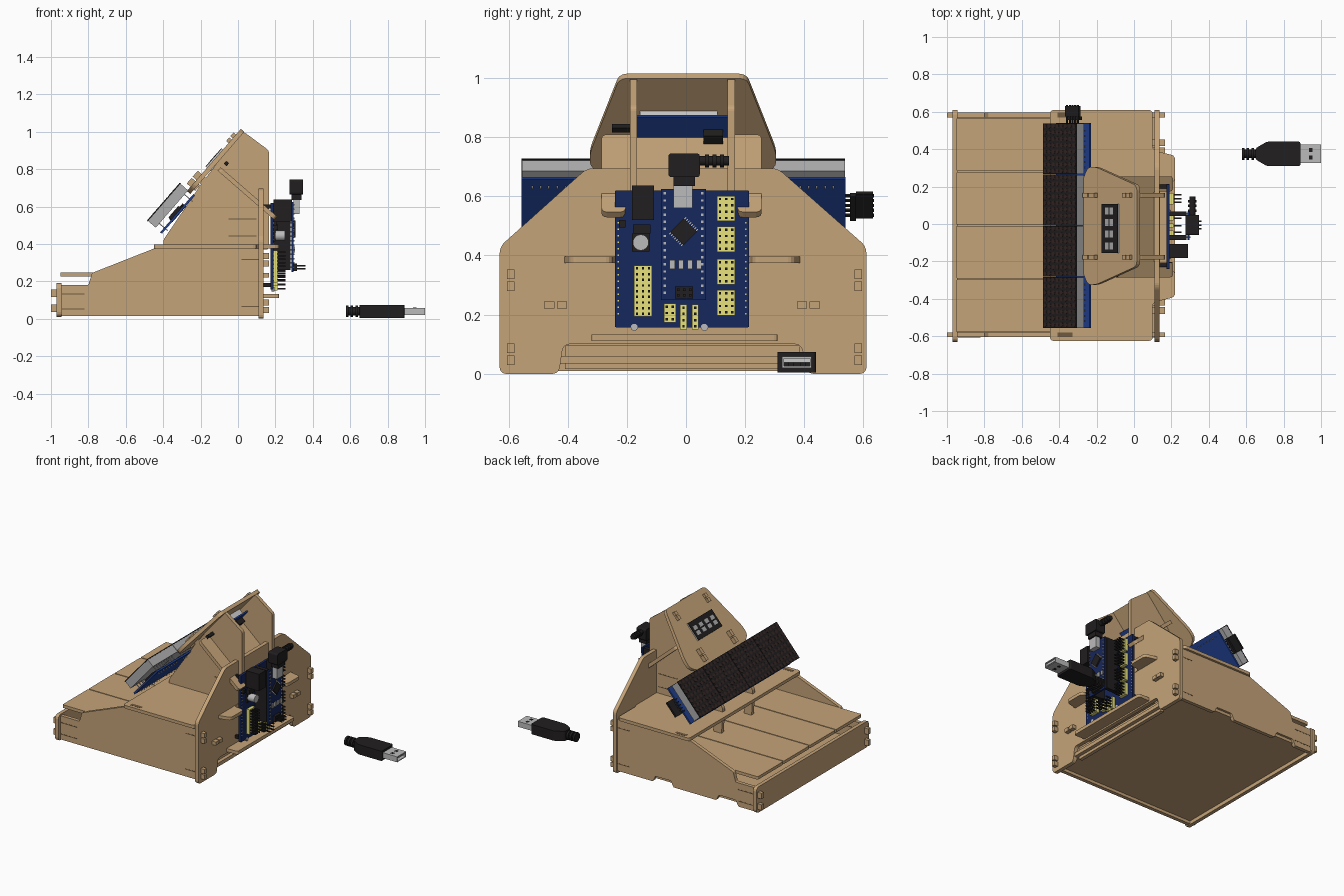
import bpy, bmesh, math
from mathutils import Matrix, Vector


def mat(name, r, g, b):
    m = bpy.data.materials.new(name)
    m.diffuse_color = (r, g, b, 1)
    return m


WOOD = mat("plywood", 0.56, 0.37, 0.19)
SLIT = mat("dark_cut", 0.16, 0.10, 0.05)
NAVY = mat("navy_board", 0.008, 0.02, 0.11)
BLUE = mat("blue_board", 0.015, 0.05, 0.27)
BLACK = mat("black_plastic", 0.015, 0.013, 0.013)
DOTS = mat("led_dark", 0.035, 0.02, 0.018)
GREY = mat("grey_plastic", 0.42, 0.42, 0.42)
METAL = mat("metal", 0.5, 0.5, 0.5)
YELLOW = mat("yellow_header", 0.80, 0.76, 0.2)
WHITE = mat("white_plastic", 0.8, 0.8, 0.8)

I = Matrix.Identity(4)
# frame of the sloped display face: x up the slope, y across, z outward
S = Matrix.Translation((-0.487, 0, 0.524)) @ Matrix.Rotation(math.radians(-49), 4, 'Y')


def finish(name, bm, m, M=I):
    bmesh.ops.recalc_face_normals(bm, faces=bm.faces)
    bm.transform(M)
    me = bpy.data.meshes.new(name)
    bm.to_mesh(me)
    bm.free()
    me.materials.append(m)
    ob = bpy.data.objects.new(name, me)
    bpy.context.collection.objects.link(ob)
    return ob


def boxes(name, m, items, M=I):
    """items: (x0, x1, y0, y1, z0, z1)"""
    bm = bmesh.new()
    for x0, x1, y0, y1, z0, z1 in items:
        T = Matrix.Translation(((x0+x1)/2, (y0+y1)/2, (z0+z1)/2)) @ Matrix.Diagonal((x1-x0, y1-y0, z1-z0, 1))
        bmesh.ops.create_cube(bm, size=1, matrix=T)
    return finish(name, bm, m, M)


def plate(name, pts, plane, lo, hi, m=WOOD, r=0.012, M=I):
    """Extrude a flat outline between lo and hi along the third axis, rounding its corners."""
    put = {"xz": lambda a, b, c: (a, c, b), "yz": lambda a, b, c: (c, a, b), "xy": lambda a, b, c: (a, b, c)}[plane]
    bm = bmesh.new()
    low = [bm.verts.new(put(a, b, lo)) for a, b in pts]
    top = [bm.verts.new(put(a, b, hi)) for a, b in pts]
    bm.faces.new(low)
    bm.faces.new(top)
    n = len(pts)
    for i in range(n):
        j = (i + 1) % n
        bm.faces.new((low[i], low[j], top[j], top[i]))
    if r:
        es = [bm.edges.get((low[i], top[i])) for i in range(n)]
        bmesh.ops.bevel(bm, geom=es, offset=r, segments=3, affect='EDGES', profile=0.5, clamp_overlap=True)
    return finish(name, bm, m, M)


def cylinders(name, m, items, M=I, seg=16):
    """items: (start, end, radius)"""
    bm = bmesh.new()
    for a, b, r in items:
        a, b = Vector(a), Vector(b)
        T = Matrix.Translation((a + b) / 2) @ (b - a).to_track_quat('Z', 'Y').to_matrix().to_4x4()
        bmesh.ops.create_cone(bm, cap_ends=True, segments=seg, radius1=r, radius2=r, depth=(b-a).length, matrix=T)
    ob = finish(name, bm, m, M)
    bpy.ops.object.select_all(action='DESELECT')
    ob.select_set(True)
    bpy.context.view_layer.objects.active = ob
    bpy.ops.object.shade_smooth_by_angle()
    return ob


# --- wooden case ---
upper = [(0.125, 0.015), (0.125, 0.375), (-0.45, 0.375), (-0.78, 0.245), (-0.80, 0.18), (-0.96, 0.18), (-0.96, 0.015)]
notches = [(-0.82, 0.015), (-0.80, 0.055), (-0.67, 0.055), (-0.65, 0.015),
           (-0.32, 0.015), (-0.30, 0.055), (-0.18, 0.055), (-0.16, 0.015)]
plate("side_panel_near", upper, "xz", -0.605, -0.58, r=0.006)
plate("side_panel_far", upper + notches, "xz", 0.57, 0.595, r=0.006)
plate("end_panel", [(-0.63, 0.01), (0.61, 0.01), (0.61, 0.19), (-0.63, 0.19)], "yz", -0.97, -0.945, r=0.025)
plate("rear_panel", [(-0.63, 0), (-0.43, 0), (-0.415, 0.1), (0.39, 0.1), (0.41, 0), (0.61, 0), (0.61, 0.43),
                     (0.31, 0.695), (-0.335, 0.695), (-0.63, 0.43)], "yz", 0.11, 0.137, r=0.02)
boxes("floor", WOOD, [(-0.95, 0.13, -0.59, 0.58, 0.035, 0.06)])
boxes("floor_brace", WOOD, [(0.08, 0.105, -0.41, 0.385, 0.016, 0.095)])
plate("board_shelf", [(0.0, -0.32), (0.22, -0.32), (0.22, 0.31), (0.0, 0.31)], "xy", 0.11, 0.133)
plate("top_deck", [(-0.45, -0.625), (0.1, -0.625), (0.1, -0.42), (0.22, -0.39), (0.22, -0.25), (0.14, -0.24),
                   (0.14, 0.215), (0.22, 0.225), (0.22, 0.365), (0.1, 0.395), (0.1, 0.61), (-0.45, 0.61)],
      "xy", 0.375, 0.397, r=0.02)

# four long keys
for i in range(4):
    y = -0.578 + i * 0.2875
    plate(f"key_{i+1}", [(-0.95, y), (-0.15, y), (-0.15, y+0.281), (-0.95, y+0.281)], "xy", 0.225, 0.246, r=0.006)

# interlocking tabs through the end and rear panels
tabs, slits = [], []
for y in (-0.605, 0.57):
    for z in (0.03, 0.28):
        tabs += [(0.12, 0.165, y, y+0.025, z, z+0.032), (0.12, 0.165, y, y+0.025, z+0.04, z+0.072)]
        slits.append((0.02, 0.11, y-0.001, y+0.026, z+0.033, z+0.039))
    for z in (0.05, 0.13):
        tabs.append((-1.0, -0.95, y, y+0.025, z-0.015, z+0.025))
        slits.append((-0.94, -0.82, y-0.001, y+0.026, z, z+0.006))
for y in (-0.48, 0.375):
    tabs += [(0.0, 0.165, y, y+0.035, 0.22, 0.245), (0.0, 0.165, y+0.043, y+0.078, 0.22, 0.245)]
boxes("panel_tabs", WOOD, tabs)
boxes("flex_slits", SLIT, slits)
boxes("deck_slots", SLIT, [(-0.41, -0.33, y, y+0.025, 0.374, 0.398) for y in (-0.605, 0.57)])

# --- tower: two brackets, sloped face, inclined brace ---
bracket = [(-0.39, 0.24), (-0.33, 0.24), (-0.33, 0.37), (0.165, 0.37), (0.165, 0.9), (0.03, 1.0), (-0.01, 0.965),
           (-0.19, 0.73), (-0.40, 0.42)]
for n, y in (("near", -0.19), ("far", 0.141)):
    plate("bracket_" + n, bracket, "xz", y, y+0.025)
    boxes("bracket_slit_" + n, SLIT, [(-0.05, 0.1, y-0.001, y+0.026, 0.53, 0.536),
                                      (-0.05, 0.1, y-0.001, y+0.026, 0.44, 0.446)])
plate("sloped_face", [(0.26, -0.26), (0.30, -0.325), (0.365, -0.325), (0.70, -0.225), (0.70, 0.205),
                      (0.365, 0.305), (0.30, 0.305), (0.26, 0.24)], "xy", -0.081, -0.057, r=0.025, M=S)
clips = []
for y in (-0.19, 0.141):
    clips += [(0.29, 0.33, y, y+0.025, -0.09, -0.03), (0.338, 0.38, y, y+0.025, -0.09, -0.03),
              (0.60, 0.625, y, y+0.025, -0.09, -0.04), (0.633, 0.66, y, y+0.025, -0.09, -0.04)]
boxes("face_clips", WOOD, clips, S)
plate("inclined_brace", [(-0.285, -0.11), (0.255, -0.11), (0.255, -0.51), (0.175, -0.51), (0.175, -0.37),
                         (-0.205, -0.37), (-0.205, -0.51), (-0.285, -0.51)], "yz", 0.45, 0.474, r=0.018, M=S)

# --- dot matrix display ---
Y0, W = -0.557, 0.274
boxes("matrix_bodies", GREY, [(0.003, 0.267, Y0+i*W+0.002, Y0+(i+1)*W-0.002, -0.06, -0.004) for i in range(4)], S)
boxes("matrix_faces", BLACK, [(0.0, 0.27, Y0+i*W+0.001, Y0+(i+1)*W-0.001, -0.006, 0.0) for i in range(4)], S)
cylinders("matrix_leds", DOTS, [((0.017+a*0.0337, Y0+0.019+b*W/8, -0.001), (0.017+a*0.0337, Y0+0.019+b*W/8, 0.001), 0.0125)
                                for a in range(8) for b in range(32)], S, 8)
boxes("matrix_board", BLUE, [(0.0, 0.27, Y0, Y0+4*W, -0.106, -0.094)], S)
boxes("matrix_pins", METAL, [(u, u+0.005, Y0+0.035+i*W+k*0.028, Y0+0.04+i*W+k*0.028, -0.118, -0.06)
                             for u in (0.03, 0.235) for i in range(4) for k in range(8)], S)
boxes("matrix_chips", BLACK, [(0.09, 0.17, Y0+0.06+i*W, Y0+0.2+i*W, -0.094, -0.075) for i in range(4)], S)
boxes("matrix_connectors", BLACK, [(0.085, 0.195, 0.555, 0.575, -0.108, -0.09)]
      + [(0.09+k*0.022, 0.098+k*0.022, 0.53, 0.635, -0.094, -0.086) for k in range(5)]
      + [(0.085, 0.195, 0.575, 0.632, -0.097, -0.083)], S)

# --- small clock display ---
boxes("clock_board", BLUE, [(0.37, 0.565, -0.18, 0.145, -0.126, -0.116)], S)
boxes("clock_body", WHITE, [(0.425, 0.553, -0.155, 0.107, -0.116, -0.05)], S)
boxes("clock_face", BLACK, [(0.425, 0.553, -0.155, 0.107, -0.05, -0.046)], S)
boxes("clock_cells", GREY, [(0.455 + 0.037*k, 0.482 + 0.037*k, -0.135+i*0.062, -0.098+i*0.062, -0.046, -0.045)
                            for i in range(4) for k in range(2)], S)
boxes("clock_connectors", BLACK, [(0.47, 0.51, 0.06, 0.125, -0.16, -0.126), (0.5, 0.52, -0.25, -0.18, -0.13, -0.11)], S)

# --- expansion board on the rear panel ---
plate("expansion_board", [(-0.24, 0.157), (0.213, 0.157), (0.213, 0.62), (-0.24, 0.62)], "yz", 0.173, 0.19, NAVY, 0.004)
boxes("board_standoffs", BLACK, [(0.137, 0.173, y, y+0.02, z, z+0.02) for y in (-0.23, 0.19) for z in (0.17, 0.59)])
heads, pins = [], []
blocks = [(-0.176, -0.115, 0.193, 0.366, 3, 9)] + \
         [(0.105, 0.166, z, z+0.086, 3, 4) for z in (0.197, 0.302, 0.412, 0.516)] + \
         [(-0.075, -0.034, 0.174, 0.237, 2, 3), (-0.02, 0.003, 0.15, 0.234, 1, 4), (0.02, 0.043, 0.15, 0.234, 1, 4)]
for y0, y1, z0, z1, ny, nz in blocks:
    heads.append((0.19, 0.212, y0, y1, z0, z1))
    for a in range(ny):
        for b in range(nz):
            y, z = y0+(a+0.5)*(y1-y0)/ny, z0+(b+0.5)*(z1-z0)/nz
            pins.append((0.19, 0.255, y-0.004, y+0.004, z-0.004, z+0.004))
boxes("pin_headers", YELLOW, heads)
boxes("header_pins", BLACK, pins)
boxes("edge_pads", YELLOW, [(0.188, 0.192, y, y+0.006, 0.2+k*0.022, 0.206+k*0.022) for y in (-0.232, 0.199) for k in range(17)])
boxes("power_jack", BLACK, [(0.19, 0.29, -0.183, -0.108, 0.52, 0.637)])
boxes("power_regulator", BLACK, [(0.19, 0.215, -0.18, -0.12, 0.475, 0.505), (0.19, 0.205, -0.226, -0.204, 0.495, 0.52)])
boxes("capacitor_base", BLACK, [(0.19, 0.2, -0.183, -0.123, 0.414, 0.474)])
cylinders("capacitor", METAL, [((0.2, -0.153, 0.444), (0.25, -0.153, 0.444), 0.027)])
cylinders("board_screws", METAL, [((0.18, y, 0.157), (0.195, y, 0.157), 0.012) for y in (-0.175, 0.062)])

# --- plug-in controller board ---
boxes("controller_sockets", BLACK, [(0.19, 0.28, y-0.013, y+0.013, 0.26, 0.625) for y in (-0.072, 0.055)])
boxes("controller_board", NAVY, [(0.285, 0.297, -0.085, 0.068, 0.25, 0.625)])
boxes("controller_pins", METAL, [(0.275, 0.302, y-0.004, y+0.004, 0.27+k*0.024, 0.278+k*0.024)
                                 for y in (-0.072, 0.055) for k in range(15)])
R = Matrix.Translation((0.3, -0.008, 0.48)) @ Matrix.Rotation(math.pi/4, 4, 'X')
boxes("controller_chip", BLACK, [(-0.004, 0.008, -0.032, 0.032, -0.032, 0.032)], R)
boxes("chip_legs", METAL, [(-0.004, 0.001, -0.04, 0.04, -0.029+k*0.008, -0.026+k*0.008) for k in range(8)], R)
boxes("controller_parts", METAL, [(0.297, 0.305, -0.055+k*0.03, -0.038+k*0.03, 0.355, 0.385) for k in range(4)])
boxes("programming_header", BLACK, [(0.297, 0.315, -0.037, 0.024, 0.254, 0.295)]
      + [(0.31, 0.36, -0.03+k*0.02, -0.022+k*0.02, z, z+0.008) for k in range(3) for z in (0.262, 0.28)])
boxes("mini_socket", METAL, [(0.297, 0.33, -0.042, 0.022, 0.56, 0.64)])

# --- cable ends ---
boxes("mini_plug", BLACK, [(0.285, 0.34, -0.043, 0.03, 0.635, 0.665)])
plate("mini_plug_body", [(-0.06, 0.665), (0.047, 0.665), (0.047, 0.745), (-0.06, 0.745)], "yz", 0.275, 0.348, BLACK, 0.01)
cylinders("mini_plug_relief", BLACK, [((0.312, 0.04, 0.72), (0.312, 0.146, 0.72), 0.016)]
          + [((0.312, 0.065+k*0.025, 0.72), (0.312, 0.078+k*0.025, 0.72), 0.022) for k in range(3)])
plate("cable_plug_body", [(0.89, 0.31), (0.89, 0.44), (0.71, 0.44), (0.65, 0.405), (0.65, 0.345), (0.71, 0.31)],
      "xy", 0.005, 0.073, BLACK, 0.01)
cylinders("cable_plug_relief", BLACK, [((0.58, 0.375, 0.04), (0.66, 0.375, 0.04), 0.022)]
          + [((0.577+k*0.025, 0.375, 0.04), (0.591+k*0.025, 0.375, 0.04), 0.032) for k in range(3)])
boxes("cable_plug_shell", METAL, [(0.88, 1.0, 0.325, 0.425, 0.02, 0.026), (0.88, 1.0, 0.325, 0.425, 0.052, 0.058),
                                  (0.88, 1.0, 0.325, 0.331, 0.02, 0.058), (0.88, 1.0, 0.419, 0.425, 0.02, 0.058)])
boxes("cable_plug_tongue", WHITE, [(0.88, 0.99, 0.331, 0.419, 0.038, 0.052)])
boxes("shell_windows", BLACK, [(0.935, 0.955, y, y+0.02, 0.019, 0.059) for y in (0.345, 0.385)])
